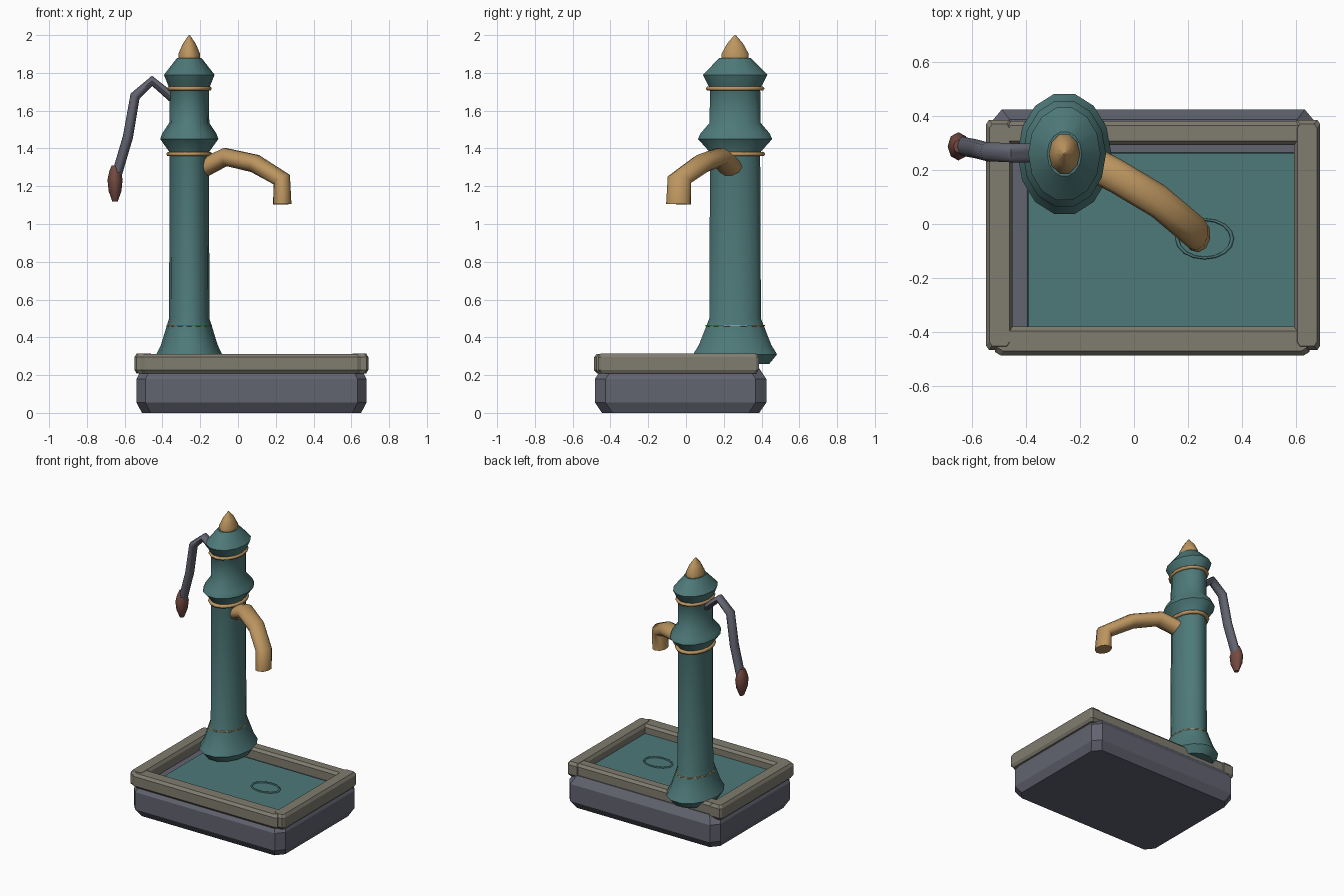
import bpy
import bmesh
from math import cos, sin, tau, radians

STRETCH = 1.31            # round parts are wider in y than in x
PX, PY = -0.258, 0.26     # pump axis

if "Cube" in bpy.data.objects:
    bpy.data.objects.remove(bpy.data.objects["Cube"], do_unlink=True)


def material(name, rgb):
    m = bpy.data.materials.new(name)
    m.use_nodes = True
    m.diffuse_color = (*rgb, 1)
    m.node_tree.nodes["Principled BSDF"].inputs["Base Color"].default_value = (*rgb, 1)
    return m


TEAL = material("teal", (0.076, 0.19, 0.19))
STONE = material("warm_stone", (0.215, 0.2, 0.158))
IRON = material("grey_iron", (0.12, 0.125, 0.16))
BRASS = material("brass", (0.5, 0.3, 0.115))
GRIP = material("red_brown_wood", (0.175, 0.068, 0.052))


def smooth(ob, angle):
    bpy.ops.object.select_all(action='DESELECT')
    ob.select_set(True)
    bpy.context.view_layer.objects.active = ob
    bpy.ops.object.shade_smooth_by_angle(angle=radians(angle))


def loft(name, rings, mat):
    """Skin a stack of closed rings and cap both ends."""
    bm = bmesh.new()
    loops = [[bm.verts.new(p) for p in ring] for ring in rings]
    n = len(loops[0])
    for a, b in zip(loops, loops[1:]):
        for i in range(n):
            j = (i + 1) % n
            bm.faces.new((a[i], a[j], b[j], b[i]))
    bm.faces.new(loops[0][::-1])
    bm.faces.new(loops[-1])
    bmesh.ops.recalc_face_normals(bm, faces=bm.faces)
    me = bpy.data.meshes.new(name)
    bm.to_mesh(me)
    bm.free()
    me.materials.append(mat)
    ob = bpy.data.objects.new(name, me)
    bpy.context.collection.objects.link(ob)
    return ob


def lathe(name, profile, mat, sides, loc, angle=45):
    rings = [[(r * cos(tau * i / sides), r * sin(tau * i / sides), z)
              for i in range(sides)] for r, z in profile]
    ob = loft(name, rings, mat)
    ob.location = loc
    ob.scale.y = STRETCH
    smooth(ob, angle)
    return ob


def chamfer_box(name, x, y, z, corner, edge, mat):
    """Box with cut vertical corners (cx, cy) and bevelled rims (ex, ey, ez)."""
    (x0, x1), (y0, y1), (z0, z1) = x, y, z
    cx, cy = corner
    ex, ey, ez = edge

    def ring(h, k):
        a, b, c, d = x0 + ex * k, x1 - ex * k, y0 + ey * k, y1 - ey * k
        return [(a + cx, c, h), (b - cx, c, h), (b, c + cy, h), (b, d - cy, h),
                (b - cx, d, h), (a + cx, d, h), (a, d - cy, h), (a, c + cy, h)]

    return loft(name, [ring(z0, 1), ring(z0 + ez, 0), ring(z1 - ez, 0), ring(z1, 1)], mat)


def tube(name, points, radius, mat, resolution):
    cu = bpy.data.curves.new(name, 'CURVE')
    cu.dimensions = '3D'
    cu.bevel_depth = radius
    cu.bevel_resolution = resolution
    cu.use_fill_caps = True
    sp = cu.splines.new('POLY')
    sp.points.add(len(points) - 1)
    for p, (px, py, pz) in zip(sp.points, points):
        p.co = (px, py / STRETCH, pz, 1)
    cu.materials.append(mat)
    ob = bpy.data.objects.new(name, cu)
    bpy.context.collection.objects.link(ob)
    ob.scale.y = STRETCH
    bpy.ops.object.select_all(action='DESELECT')
    ob.select_set(True)
    bpy.context.view_layer.objects.active = ob
    bpy.ops.object.convert(target='MESH')
    smooth(bpy.context.view_layer.objects.active, 50)


def ring(name, loc, major, minor, stretch, mat):
    bpy.ops.mesh.primitive_torus_add(major_segments=16, minor_segments=6, location=loc,
                                     major_radius=major, minor_radius=minor)
    ob = bpy.context.object
    ob.name = name
    ob.scale.y = stretch
    ob.data.materials.append(mat)
    smooth(ob, 65)


# Trough: solid basin, water slab and four rim stones
chamfer_box("basin", (-0.537, 0.68), (-0.482, 0.425), (0, 0.235),
            (0.047, 0.056), (0.028, 0.037, 0.055), IRON)
chamfer_box("water", (-0.395, 0.63), (-0.43, 0.265), (0.2, 0.25),
            (0.004, 0.004), (0.004, 0.004, 0.004), TEAL)
for side, xs in (("right", (-0.548, -0.45)), ("left", (0.594, 0.69))):
    chamfer_box("rim_" + side, xs, (-0.467, 0.386), (0.208, 0.315),
                (0.01, 0.015), (0.012, 0.015, 0.02), STONE)
for side, ys in (("front", (-0.487, -0.38)), ("back", (0.292, 0.381))):
    chamfer_box("rim_" + side, (-0.515, 0.65), ys, (0.209, 0.313),
                (0.02, 0.012), (0.01, 0.016, 0.018), STONE)
ring("water_ripple", (0.262, -0.055, 0.251), 0.102, 0.007, 0.7, TEAL)

# Pump column with flared foot, bulge and cap
lathe("column", [(0.142, 0.26), (0.174, 0.31), (0.15, 0.36), (0.107, 0.5),
                 (0.104, 1.36), (0.108, 1.385), (0.154, 1.45), (0.143, 1.48),
                 (0.106, 1.535), (0.104, 1.72), (0.112, 1.735), (0.134, 1.79),
                 (0.064, 1.88)], TEAL, 14, (PX, PY, 0))
lathe("finial", [(0.057, 1.87), (0.058, 1.9), (0.034, 1.955), (0.003, 2.0)],
      BRASS, 10, (PX, PY, 0), 50)
for i, (z, major, minor) in enumerate(((0.462, 0.116, 0.005), (1.37, 0.109, 0.013),
                                       (1.717, 0.107, 0.012))):
    ring(f"brass_band_{i + 1}", (PX, PY, z), major, minor, STRETCH, BRASS)

# Spout curving out over the ripple
tube("spout", [(-0.175, 0.235, 1.3), (-0.066, 0.178, 1.355), (0.09, 0.085, 1.32),
               (0.232, -0.035, 1.235), (0.234, -0.04, 1.105)], 0.05, BRASS, 3)

# Pump handle with wooden grip
tube("handle", [(-0.29, 0.262, 1.62), (-0.455, 0.264, 1.758), (-0.545, 0.268, 1.677),
                (-0.583, 0.278, 1.46), (-0.645, 0.29, 1.25)], 0.027, IRON, 2)
lathe("handle_grip", [(0.014, -0.092), (0.034, -0.035), (0.04, 0.025), (0.03, 0.07),
                      (0.018, 0.1)], GRIP, 8, (-0.651, 0.288, 1.21), 50)
